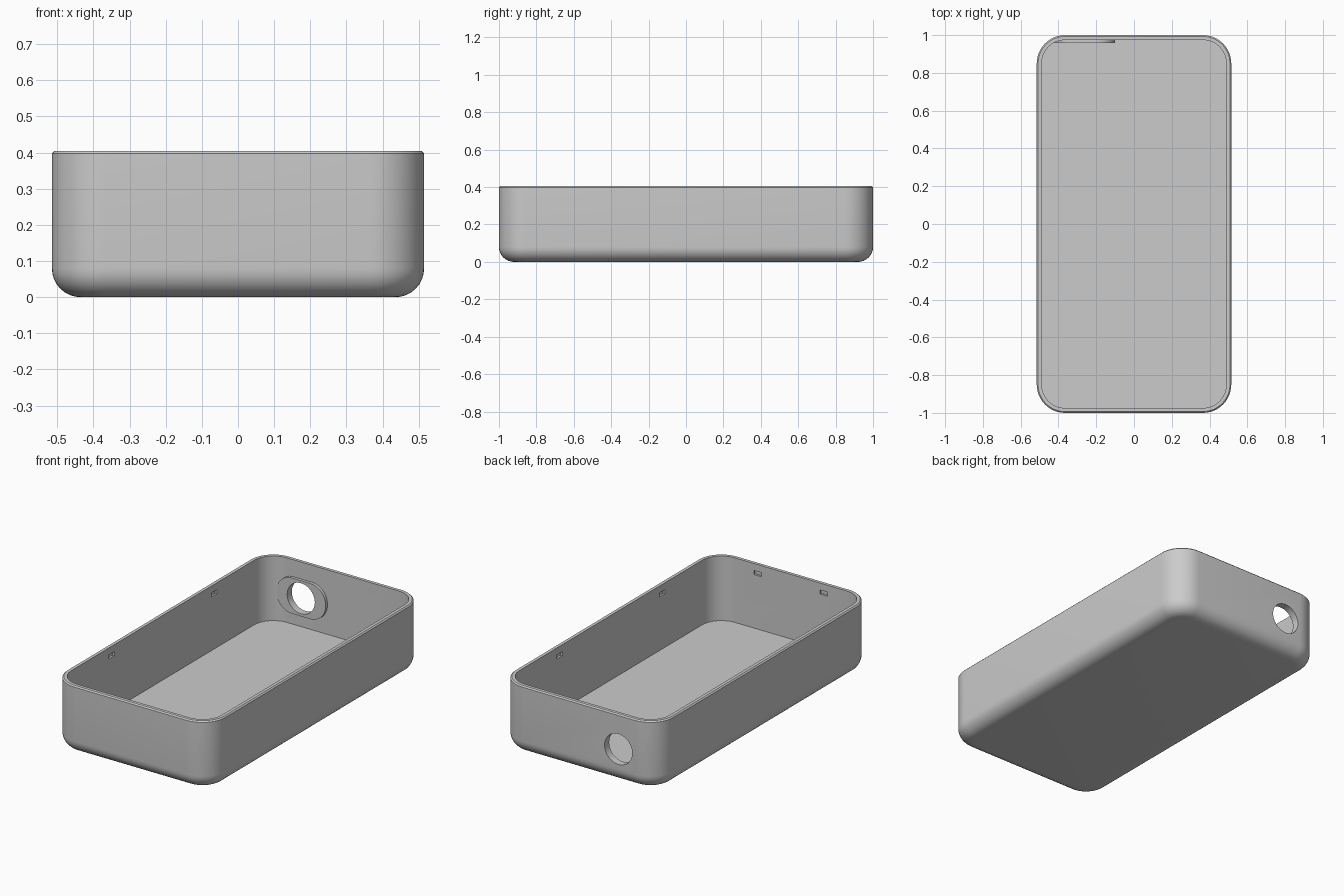
import bpy, bmesh, math
from mathutils import Matrix

cube = bpy.data.objects.get("Cube")
if cube:
    bpy.data.objects.remove(cube)

HALF_X, HALF_Y, HEIGHT = 0.515, 1.0, 0.405
CORNER, FILLET, WALL, CHAMFER = 0.15, 0.08, 0.026, 0.007
FLOOR = 0.025
HOLE_X, HOLE_Z, HOLE_R = -0.26, 0.2, 0.09
STEPS = 12

grey = bpy.data.materials.new("plain_grey")
grey.use_nodes = True
grey.diffuse_color = (0.6, 0.6, 0.6, 1)
grey.node_tree.nodes["Principled BSDF"].inputs["Base Color"].default_value = (0.6, 0.6, 0.6, 1)


def make_object(name, bm):
    bmesh.ops.recalc_face_normals(bm, faces=bm.faces)
    mesh = bpy.data.meshes.new(name)
    bm.to_mesh(mesh)
    bm.free()
    mesh.materials.append(grey)
    obj = bpy.data.objects.new(name, mesh)
    bpy.context.collection.objects.link(obj)
    return obj


def rounded_rect(half_w, half_h, radius):
    """Points of a rounded rectangle, counter-clockwise."""
    points = []
    for corner, (sx, sy) in enumerate([(1, 1), (-1, 1), (-1, -1), (1, -1)]):
        for i in range(STEPS + 1):
            a = (corner + i / STEPS) * math.pi / 2
            points.append((sx * (half_w - radius) + radius * math.cos(a),
                           sy * (half_h - radius) + radius * math.sin(a)))
    return points


def loft(bm, rings):
    """Skin closed rings of equal length and cap both ends."""
    loops = [[bm.verts.new(p) for p in ring] for ring in rings]
    for a, b in zip(loops, loops[1:]):
        for i in range(len(a)):
            j = (i + 1) % len(a)
            bm.faces.new((a[i], a[j], b[j], b[i]))
    bm.faces.new(loops[0])
    bm.faces.new(loops[-1])


def cut(target, cutter):
    mod = target.modifiers.new("cut", "BOOLEAN")
    mod.operation = "DIFFERENCE"
    mod.solver = "EXACT"
    mod.object = cutter
    bpy.ops.object.select_all(action="DESELECT")
    target.select_set(True)
    bpy.context.view_layer.objects.active = target
    bpy.ops.object.modifier_apply(modifier=mod.name)


# Open tray: inset and height profile swept round the outline
profile = []
for i in range(9):
    a = i / 8 * math.pi / 2
    profile.append((FILLET * (1 - math.sin(a)), FILLET * (1 - math.cos(a))))
profile += [(0, HEIGHT - CHAMFER), (CHAMFER, HEIGHT), (WALL, HEIGHT), (WALL, FLOOR)]
bm = bmesh.new()
loft(bm, [[(x, y, z) for x, y in rounded_rect(HALF_X - d, HALF_Y - d, CORNER - d)]
          for d, z in profile])
tray = make_object("tray_shell", bm)

# Raised pad on the inside of the back wall
bm = bmesh.new()
outline = rounded_rect(0.16, 0.105, 0.1)
loft(bm, [[(HOLE_X + x, y, HOLE_Z + z) for x, z in outline] for y in (0.957, 0.982)])
pad = make_object("port_pad", bm)

# Round port through the back wall and pad
bm = bmesh.new()
bmesh.ops.create_cone(bm, cap_ends=True, segments=48, radius1=HOLE_R, radius2=HOLE_R,
                      depth=0.3, matrix=Matrix.Translation((HOLE_X, 1, HOLE_Z))
                      @ Matrix.Rotation(math.pi / 2, 4, "X"))
port_cutter = make_object("port_cutter", bm)

# Small catch slots high on the side and front walls
bm = bmesh.new()
slots = [(s * (HALF_X - WALL), t * 0.477, 0.024, 0.05) for s in (-1, 1) for t in (-1, 1)]
slots += [(s * 0.215, -HALF_Y + WALL, 0.05, 0.024) for s in (-1, 1)]
for x, y, w, d in slots:
    bmesh.ops.create_cube(bm, size=1, matrix=Matrix.Translation((x, y, 0.352))
                          @ Matrix.Diagonal((w, d, 0.024, 1)))
slot_cutter = make_object("slot_cutter", bm)

for target, cutter in ((tray, port_cutter), (tray, slot_cutter), (pad, port_cutter)):
    cut(target, cutter)
for cutter in (port_cutter, slot_cutter):
    bpy.data.objects.remove(cutter)

# Smooth rounded surfaces, crisp rims
bpy.ops.object.select_all(action="DESELECT")
for obj in (tray, pad):
    obj.select_set(True)
bpy.context.view_layer.objects.active = tray
bpy.ops.object.shade_smooth_by_angle(angle=math.radians(30))
